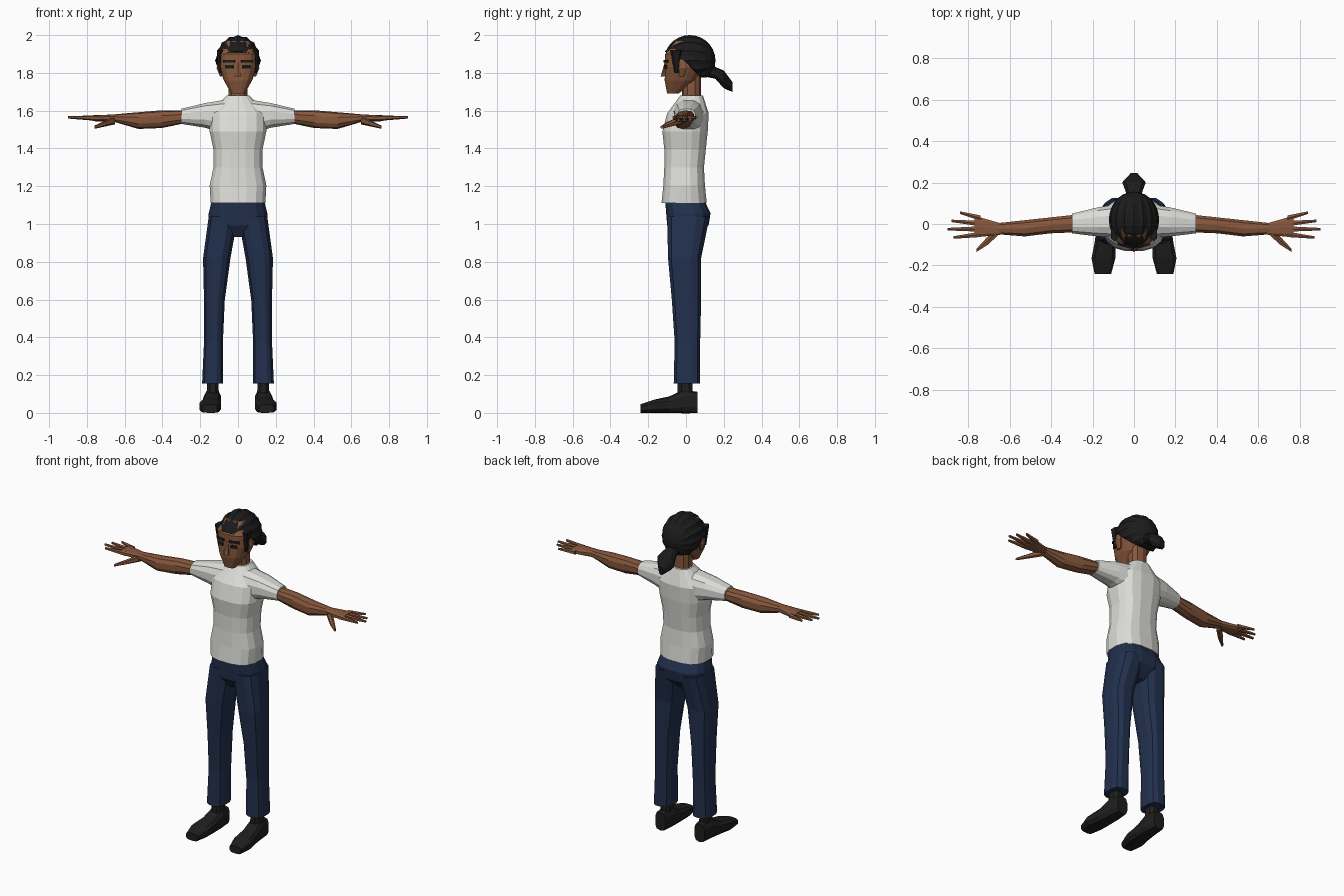
import bpy, bmesh, math
from mathutils import Matrix, Vector

cube = bpy.data.objects.get("Cube")
if cube:
    bpy.data.objects.remove(cube, do_unlink=True)


def material(name, red, green, blue):
    mat = bpy.data.materials.new(name)
    mat.use_nodes = True
    mat.diffuse_color = (red, green, blue, 1)
    bsdf = next(n for n in mat.node_tree.nodes if n.type == 'BSDF_PRINCIPLED')
    bsdf.inputs["Base Color"].default_value = mat.diffuse_color
    bsdf.inputs["Roughness"].default_value = 0.9
    return mat


SKIN = material("brown skin", .24, .095, .045)
SHIRT = material("white cotton", .72, .72, .69)
DENIM = material("navy denim", .016, .03, .075)
HAIR = material("black hair", .011, .011, .012)
SHOE = material("black leather", .014, .013, .013)


def finish(name, bm, mat, mirror=False):
    """Turn a bmesh into a flat shaded object, optionally mirrored across x."""
    bmesh.ops.recalc_face_normals(bm, faces=bm.faces)
    mesh = bpy.data.meshes.new(name)
    bm.to_mesh(mesh)
    bm.free()
    mesh.materials.append(mat)
    ob = bpy.data.objects.new(name, mesh)
    bpy.context.scene.collection.objects.link(ob)
    if mirror:
        modifier = ob.modifiers.new("Mirror", 'MIRROR')
        modifier.use_mirror_merge = False


def sample(outline, f):
    """Value at fraction f along an outline: a constant or evenly spaced values."""
    if not isinstance(outline, list):
        return outline
    place = f * (len(outline) - 1)
    i = min(int(place), len(outline) - 2)
    return outline[i] + (outline[i + 1] - outline[i]) * (place - i)


def symmetric(half):
    """Outline pair for a part centred on x."""
    return [-h for h in half], half


def loft(name, mat, sides=12, power=.8, mirror=False, **spans):
    """Skin rounded sections. Of x, y and z, the one given as two plain numbers
    first in the call is the axis; the others are low and high outlines."""
    axis, across, along = spans
    start, end = spans[axis]
    outlines = [*spans[across], *spans[along]]
    steps = max(len(o) for o in outlines if isinstance(o, list))
    edge = math.cos(math.pi / sides) ** power
    bm = bmesh.new()
    loops = []
    for step in range(steps):
        f = step / (steps - 1)
        a_low, a_high, b_low, b_high = [sample(o, f) for o in outlines]
        loop = []
        for i in range(sides):
            angle = math.tau * (i + .5) / sides
            u, v = [math.copysign(abs(w) ** power, w) / edge
                    for w in (math.cos(angle), math.sin(angle))]
            point = {axis: start + (end - start) * f,
                     across: (a_low + a_high + u * (a_high - a_low)) / 2,
                     along: (b_low + b_high + v * (b_high - b_low)) / 2}
            loop.append(bm.verts.new([point[k] for k in "xyz"]))
        loops.append(loop)
    for low, high in zip(loops, loops[1:]):
        for i in range(sides):
            bm.faces.new((low[i - 1], low[i], high[i], high[i - 1]))
    bm.faces.new(loops[0])
    bm.faces.new(loops[-1])
    finish(name, bm, mat, mirror)


def plate(name, mat, centre, size):
    """Thin mirrored plate that follows the turn of the face."""
    bm = bmesh.new()
    bmesh.ops.create_cube(bm, size=1, matrix=Matrix.Translation(centre)
                          @ Matrix.Rotation(math.radians(17), 4, 'Z')
                          @ Matrix.Diagonal((*size, 1)))
    finish(name, bm, mat, mirror=True)


# Shirt
loft("shirt_body", SHIRT, sides=16, power=.75, z=(1.11, 1.68),
     x=symmetric([.145, .15, .13, .13, .15, .15, .06]),
     y=([-.13, -.12, -.115, -.115, -.125, -.1, -.03],
        [.11, .1, .095, .105, .115, .12, .09]))
loft("sleeve", SHIRT, mirror=True, x=(.05, .3),
     y=([-.07, -.06, -.045], [.1, .08, .05]),
     z=([1.47, 1.51, 1.53], [1.66, 1.64, 1.61]))

# Arms and hands
loft("arm", SKIN, sides=10, mirror=True, x=(.28, .65),
     y=([-.04, -.045, -.06, -.05], [.045, .005]),
     z=([1.535, 1.51, 1.505, 1.54], [1.6, 1.6, 1.59, 1.58]))
loft("palm", SKIN, sides=10, power=.7, mirror=True, x=(.63, .77),
     y=([-.05, -.065], [0, .04]), z=([1.54, 1.545], [1.58, 1.575]))
fingers = {"little": .84, "ring": .88, "middle": .9, "index": .87}
for i, (name, tip) in enumerate(fingers.items()):
    root_y, tip_y = .028 - .026 * i, .055 - .04 * i
    thick, thin = .013, .006
    loft(name + "_finger", SKIN, sides=6, mirror=True, x=(.74, tip),
         y=([root_y - thick, tip_y - thin], [root_y + thick, tip_y + thin]),
         z=([1.56 - thick, 1.565 - thin], [1.56 + thick, 1.565 + thin]))
loft("thumb", SKIN, sides=6, mirror=True, x=(.65, .76),
     y=([-.05, -.1, -.135], [-.01, -.06, -.12]),
     z=([1.53, 1.505], [1.57, 1.52]))

# Trousers
loft("trouser_seat", DENIM, sides=16, power=.75, z=(.93, 1.12),
     x=symmetric([.05, .155, .155, .14]),
     y=([-.06, -.1, -.105, -.11], [.06, .12, .13, .1]))
loft("trouser_leg", DENIM, power=.72, mirror=True, z=(.155, 1.04),
     x=([.08, .08, .07, .04, 0], [.19, .18, .18, .185, .155]),
     y=([-.065, -.06, -.075, -.095, -.1], [.075, .075, .08, .08, .125]))

# Shoes and socks
loft("sock", SHOE, sides=8, mirror=True, z=(.08, .18),
     x=([.1, .105], .165), y=(-.045, .035))
loft("shoe", SHOE, sides=10, power=.65, mirror=True, y=(-.24, .06),
     x=([.11, .09, .09, .09, .1], [.19, .205, .19, .18, .17]),
     z=(0, [.045, .07, .085, .12, .11]))

# Neck, head and ears
loft("neck", SKIN, sides=10, z=(1.64, 1.8),
     x=symmetric([.05, .05]), y=(-.02, .077))
loft("head", SKIN, sides=16, power=.68, z=(1.69, 1.97),
     x=symmetric([.035, .075, .1, .1, .06]),
     y=([-.1, -.113, -.11, -.11, -.06], [-.04, .05, .09, .11, .08]))
loft("ear", SKIN, sides=8, mirror=True, z=(1.78, 1.87),
     x=(.085, [.095, .113, .105]), y=(-.038, [-.01, .005, 0]))

# Face details
loft("nose", SKIN, sides=6, z=(1.78, 1.855),
     x=symmetric([.018, .008]), y=([-.132, -.112], -.09))
plate("eyebrow", HAIR, (.048, -.106, 1.862), (.062, .009, .014))
plate("eye", HAIR, (.046, -.105, 1.833), (.044, .009, .02))


def hairline(y):
    """Lower edge of the hair: high at the brow, low at the nape."""
    behind = (y + .02) / .1
    return 1.875 + .04 * min(1, -behind) if behind < 0 else 1.875 - .1 * min(1, behind)


# Swept back hair: ridged dome with its poles front and back
bm = bmesh.new()
segments = 32
bmesh.ops.create_uvsphere(bm, u_segments=segments, v_segments=14, radius=1)
for v in bm.verts:
    strand = round(math.atan2(v.co.y, v.co.x) / math.tau * segments)
    ridge = .955 if strand % 2 else 1.01
    side, up, back = v.co
    v.co = Vector((.12 * ridge * side, .02 + .136 * back, 1.865 + .134 * ridge * up))
    v.co.z = max(v.co.z, hairline(v.co.y))
bmesh.ops.remove_doubles(bm, verts=bm.verts, dist=.0005)
finish("swept_hair", bm, HAIR)
loft("sideburn", HAIR, sides=6, mirror=True, z=(1.8, 1.92),
     x=(.08, [.1, .112]), y=([-.06, -.08], [-.042, -.02]))
loft("ponytail", HAIR, sides=10, y=(.11, .246),
     x=symmetric([.035, .04, .057, .015]),
     z=([1.78, 1.77, 1.72, 1.7], [1.85, 1.83, 1.81, 1.75]))
